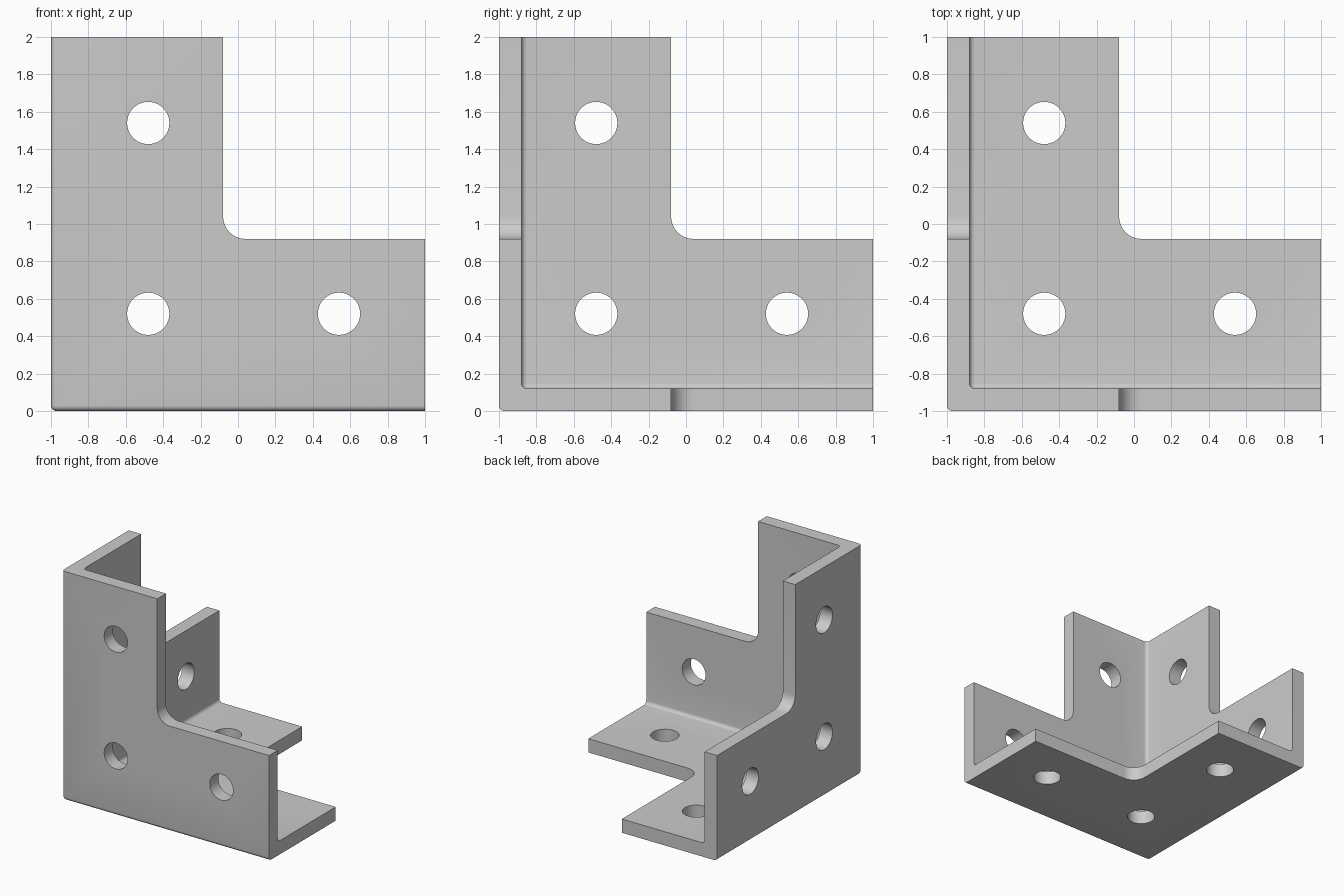
import bpy, bmesh
from math import sin, cos, pi
from mathutils import Matrix, Vector

if "Cube" in bpy.data.objects:
    bpy.data.objects.remove(bpy.data.objects["Cube"])

T = 0.12      # plate thickness
ARM = 0.92    # arm width of each L-shaped plate
ORIGIN = Vector((-1, -1, 0))  # outer corner of the bracket


def make_object(name, bm):
    bmesh.ops.recalc_face_normals(bm, faces=bm.faces[:])
    mesh = bpy.data.meshes.new(name)
    bm.to_mesh(mesh)
    bm.free()
    ob = bpy.data.objects.new(name, mesh)
    bpy.context.collection.objects.link(ob)
    return ob


def corner_box(name, lo, hi, radius):
    """Cube from lo to hi with the three edges at its low corner rounded."""
    bm = bmesh.new()
    size = hi - lo
    mid = (lo + hi) / 2
    bmesh.ops.create_cube(bm, size=size, matrix=Matrix.Translation((mid, mid, mid)))
    corner = min(bm.verts, key=lambda v: sum(v.co))
    bmesh.ops.bevel(bm, geom=list(corner.link_edges), offset=radius,
                    segments=5, profile=0.5, affect='EDGES')
    bmesh.ops.translate(bm, verts=bm.verts[:], vec=ORIGIN)
    return make_object(name, bm)


def prism(name, profile, depth, axis):
    """Extrude a 2D profile along one axis, starting outside the plate."""
    def place(a, b, d):
        p = [0, 0, 0]
        p[axis], p[(axis + 1) % 3], p[(axis + 2) % 3] = d, a, b
        return ORIGIN + Vector(p)
    bm = bmesh.new()
    base = bm.faces.new([bm.verts.new(place(a, b, -0.1)) for a, b in profile])
    ext = bmesh.ops.extrude_face_region(bm, geom=[base])
    move = place(0, 0, depth + 0.1) - ORIGIN
    bmesh.ops.translate(bm, vec=move,
                        verts=[g for g in ext['geom'] if isinstance(g, bmesh.types.BMVert)])
    return make_object(name, bm)


def cut(target, cutter):
    mod = target.modifiers.new("cut", 'BOOLEAN')
    mod.operation = 'DIFFERENCE'
    mod.solver = 'EXACT'
    mod.object = cutter
    bpy.context.view_layer.objects.active = target
    bpy.ops.object.modifier_apply(modifier=mod.name)
    bpy.data.objects.remove(cutter, do_unlink=True)


# Solid block hollowed to three meeting plates
bracket = corner_box("corner_bracket", 0, 2, 0.03)
cut(bracket, corner_box("cavity", T, 2.3, 0.03))

# Notch with a filleted inner corner that makes each plate L-shaped
R = 0.12
notch = [(ARM + R - R * cos(t), ARM + R - R * sin(t))
         for t in [i * pi / 16 for i in range(9)]]
notch += [(2.3, ARM), (2.3, 2.3), (ARM, 2.3)]

# Three bolt holes per plate
holes = [(0.52, 0.52), (1.54, 0.52), (0.52, 1.54)]
for axis in range(3):
    cut(bracket, prism("notch", notch, 0.5, axis))
    for a, b in holes:
        ring = [(a + 0.113 * cos(i * pi / 20), b + 0.113 * sin(i * pi / 20))
                for i in range(40)]
        cut(bracket, prism("bolt_hole", ring, 0.3, axis))

# Smooth the rounded edges and holes, keep plate edges sharp
bpy.ops.object.select_all(action='DESELECT')
bracket.select_set(True)
bpy.context.view_layer.objects.active = bracket
bpy.ops.object.shade_smooth_by_angle(angle=0.52)
